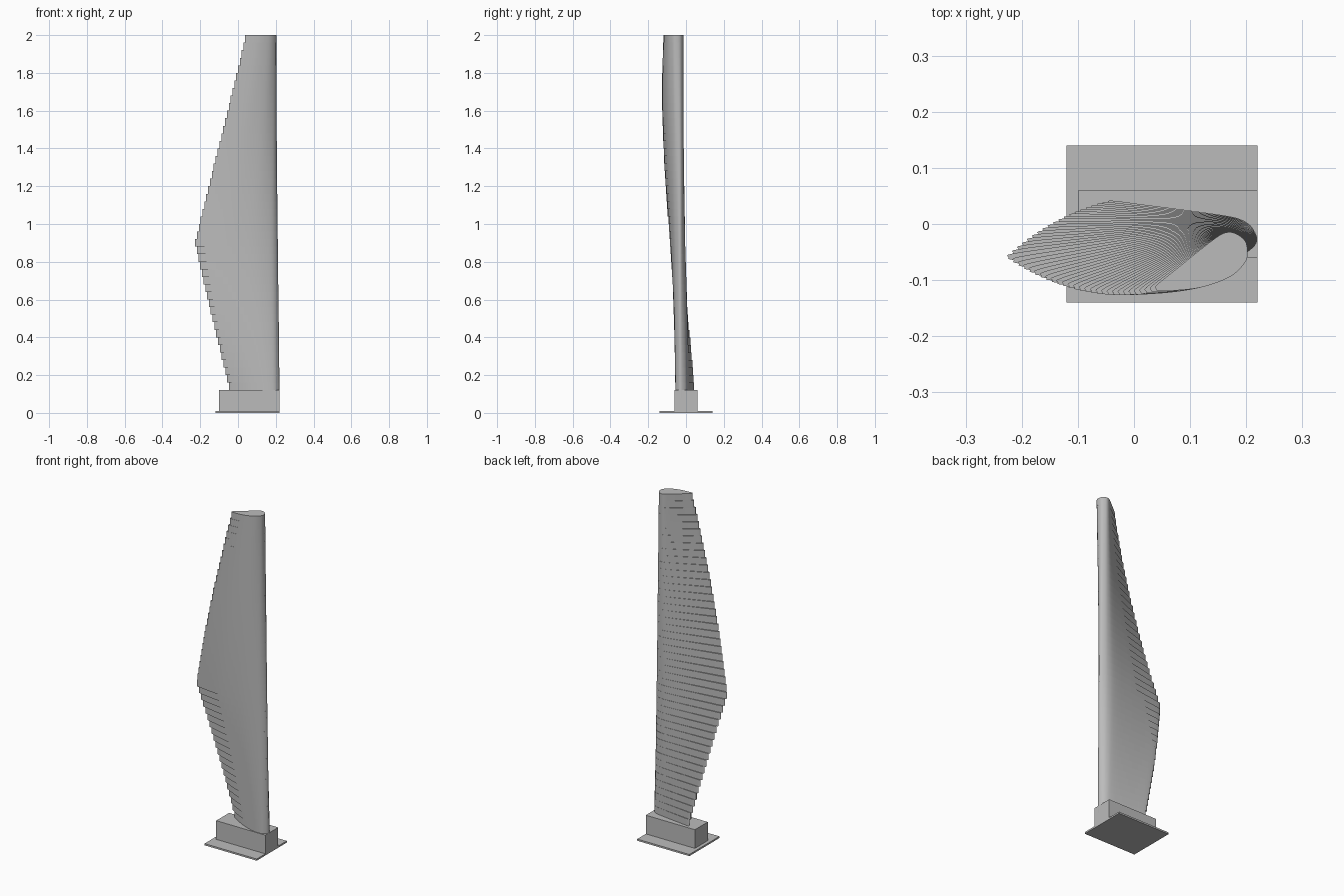
import bpy, bmesh, math
from mathutils import Vector, Matrix

cube = bpy.data.objects.get("Cube")
if cube:
    bpy.data.objects.remove(cube)

grey = bpy.data.materials.new("plain_grey")
grey.use_nodes = True
grey.diffuse_color = (0.5, 0.5, 0.5, 1)
grey.node_tree.nodes["Principled BSDF"].inputs["Base Color"].default_value = (0.5, 0.5, 0.5, 1)


def finish(name, bm):
    bmesh.ops.recalc_face_normals(bm, faces=bm.faces)
    mesh = bpy.data.meshes.new(name)
    bm.to_mesh(mesh)
    bm.free()
    mesh.materials.append(grey)
    obj = bpy.data.objects.new(name, mesh)
    bpy.context.collection.objects.link(obj)
    return obj


def box(name, low, high):
    low, high = Vector(low), Vector(high)
    bm = bmesh.new()
    bmesh.ops.create_cube(bm, size=1)
    bmesh.ops.scale(bm, vec=high - low, verts=bm.verts)
    bmesh.ops.translate(bm, vec=(low + high) / 2, verts=bm.verts)
    return finish(name, bm)


def smooth_loop(points, steps):
    """Closed Catmull-Rom curve through the points."""
    n, loop = len(points), []
    for i in range(n):
        a, b, c, d = (Vector(points[(i + k) % n]) for k in (-1, 0, 1, 2))
        for s in range(steps):
            t = s / steps
            loop.append((b * 2 + (c - a) * t + (a * 2 - b * 5 + c * 4 - d) * t ** 2
                         + (b * 3 - a - c * 3 + d) * t ** 3) / 2)
    return loop


def lerp(a, b, t):
    return a + (b - a) * t


# Mounting foot
box("base_plate", (-0.12, -0.14, 0), (0.22, 0.14, 0.01))
box("root_block", (-0.10, -0.06, 0.01), (0.22, 0.06, 0.12))

# Aerofoil section: x is a fraction of the chord, y is a fixed thickness
section = [(0, 0), (-0.04, 0.018), (-0.10, 0.028), (-0.2, 0.031), (-0.45, 0.025),
           (-0.75, 0.016), (-0.98, 0.009), (-1, 0.003), (-0.97, -0.004),
           (-0.68, -0.029), (-0.45, -0.040), (-0.26, -0.042), (-0.1, -0.033), (-0.03, -0.019)]
outline = smooth_loop(section, 4)

# Blade: stacked slices, widening to the middle, then narrowing, with an even twist
SLICES, WIDEST, START, STEP = 48, 20, 0.08, 0.04
bm = bmesh.new()
for i in range(SLICES):
    t = i / (SLICES - 1)
    if i <= WIDEST:
        chord = lerp(0.265, 0.435, i / WIDEST)
    else:
        chord = lerp(0.435, 0.18, (i - WIDEST) / (SLICES - 1 - WIDEST))
    turn = Matrix.Rotation(math.radians(lerp(-14.5, 29.5, t)), 2)
    nose = Vector((lerp(0.22, 0.198, t), -0.03))
    ring = []
    for p in outline:
        q = nose + turn @ Vector((p.x * chord, p.y))
        ring.append(bm.verts.new((q.x, q.y, START + i * STEP)))
    cap = bm.faces.new(ring)
    lid = bmesh.ops.extrude_face_region(bm, geom=[cap], use_keep_orig=True)["geom"]
    bmesh.ops.translate(bm, vec=(0, 0, STEP),
                        verts=[v for v in lid if isinstance(v, bmesh.types.BMVert)])
blade = finish("blade", bm)

bpy.ops.object.select_all(action="DESELECT")
blade.select_set(True)
bpy.context.view_layer.objects.active = blade
bpy.ops.object.shade_smooth_by_angle(angle=math.radians(35))
